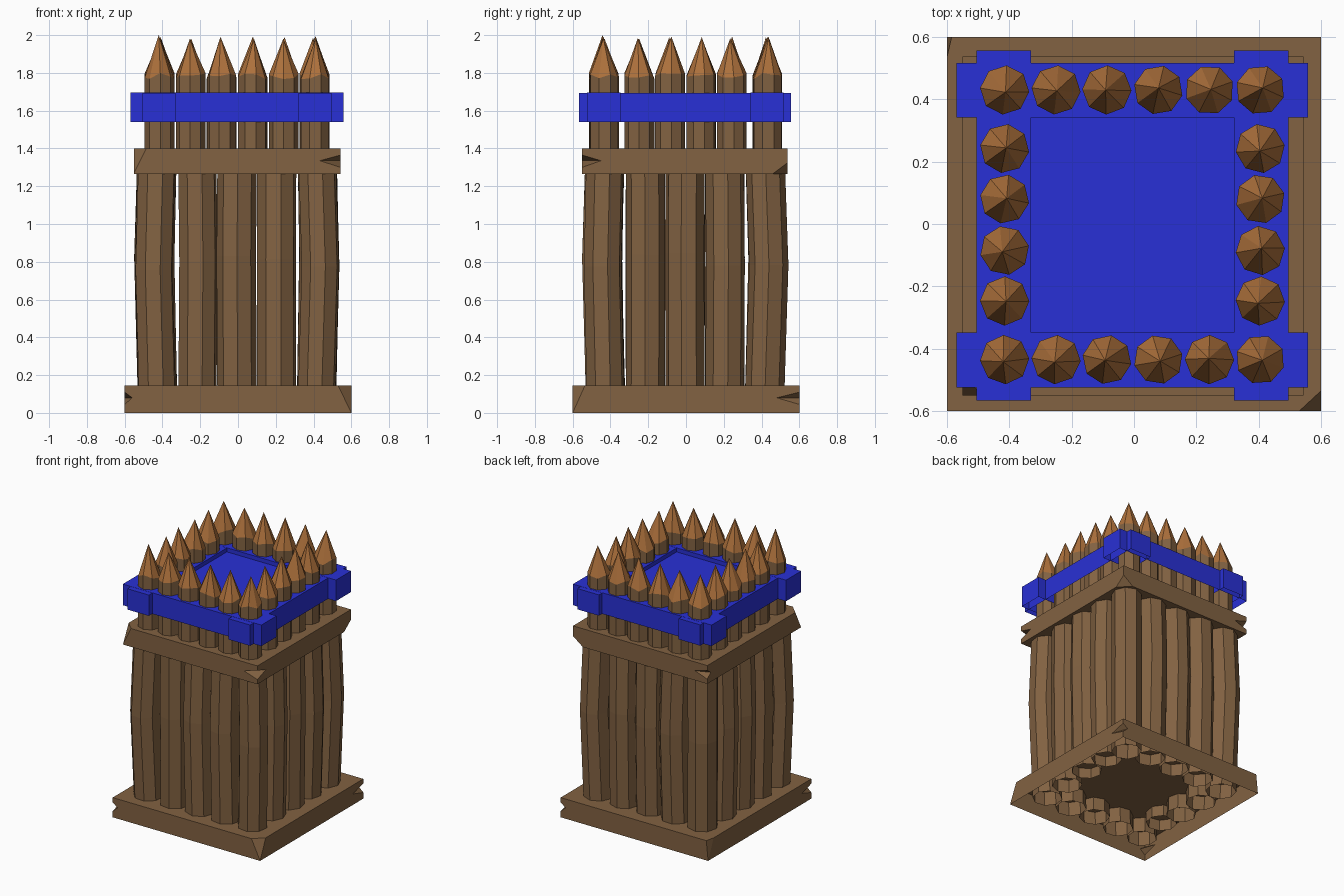
import bpy, bmesh, math, random
from mathutils import Vector

if "Cube" in bpy.data.objects:
    bpy.data.objects.remove(bpy.data.objects["Cube"])

random.seed(4)
rnd = random.uniform


def material(name, rgb):
    m = bpy.data.materials.new(name)
    m.diffuse_color = (*rgb, 1)
    m.use_nodes = True
    m.node_tree.nodes["Principled BSDF"].inputs["Base Color"].default_value = m.diffuse_color
    return m


WOOD = material("brown wood", (0.223, 0.122, 0.054))
CUT = material("fresh cut wood", (0.42, 0.165, 0.045))
BLUE = material("blue paint", (0.022, 0.030, 0.67))


def finish(name, bm, *mats):
    bmesh.ops.recalc_face_normals(bm, faces=bm.faces)
    me = bpy.data.meshes.new(name)
    bm.to_mesh(me)
    bm.free()
    ob = bpy.data.objects.new(name, me)
    for m in mats:
        me.materials.append(m)
    bpy.context.collection.objects.link(ob)
    return ob


def open_bottom(ob):
    """Remove the lowest downward faces, leaving a shell open underneath."""
    bm = bmesh.new()
    bm.from_mesh(ob.data)
    low = min(v.co.z for v in bm.verts)
    faces = [f for f in bm.faces if all(v.co.z < low + 1e-4 for v in f.verts)]
    bmesh.ops.delete(bm, geom=faces, context="FACES")
    bm.to_mesh(ob.data)
    bm.free()


def box(name, mat, x0, x1, y0, y1, z0, z1):
    bm = bmesh.new()
    bmesh.ops.create_cube(bm, size=1)
    for v in bm.verts:
        v.co = Vector((x1 if v.co.x > 0 else x0,
                       y1 if v.co.y > 0 else y0,
                       z1 if v.co.z > 0 else z0))
    return finish(name, bm, mat)


def loft(name, rings, mats, apex=None):
    """Eight-sided post through rings of (x, y, [8 heights], radius)."""
    bm = bmesh.new()
    loops = []
    turn = rnd(0, 45)
    for x, y, zs, r in rings:
        loops.append([bm.verts.new((x + r * math.cos(math.radians(turn + 45 * i)),
                                    y + r * math.sin(math.radians(turn + 45 * i)), zs[i]))
                      for i in range(8)])
    bm.faces.new(loops[0])
    for a, b in zip(loops, loops[1:]):
        for i in range(8):
            j = (i + 1) % 8
            bm.faces.new((a[i], a[j], b[j], b[i]))
    if apex:
        top = bm.verts.new(apex)
        for i in range(8):
            f = bm.faces.new((loops[-1][i], loops[-1][(i + 1) % 8], top))
            f.material_index = 1
    else:
        bm.faces.new(loops[-1])
    ob = finish(name, bm, *mats)
    open_bottom(ob)
    return ob


def notch(ob, cx, cy, z, up, down, a, b):
    """Chop a wedge out of a vertical corner; a and b are its reach along x and y."""
    sx, sy = math.copysign(1, cx), math.copysign(1, cy)
    A, B = Vector((cx - sx * a, cy, z)), Vector((cx, cy - sy * b, z))
    mid = (A + B) / 2
    bm = bmesh.new()
    for p in (A, B, Vector((cx, cy, z + up)), Vector((cx, cy, z - down))):
        bm.verts.new(mid + (p - mid) * 1.6)
    bmesh.ops.convex_hull(bm, input=bm.verts)
    cutter = finish("notch_cutter", bm)
    cutter.hide_render = True
    mod = ob.modifiers.new("notch", "BOOLEAN")
    mod.operation, mod.solver, mod.object = "DIFFERENCE", "EXACT", cutter
    bpy.context.view_layer.objects.active = ob
    bpy.ops.object.modifier_apply(modifier=mod.name)
    bpy.data.objects.remove(cutter)


# base slab, hollow underneath
base = box("base_slab", WOOD, -0.6, 0.6, -0.6, 0.6, 0, 0.145)
notch(base, 0.6, -0.6, 0.145, 0.1, 0.145, 0.07, 0.065)
notch(base, -0.6, 0.6, 0.145, 0.1, 0.145, 0.015, 0.065)
notch(base, -0.6, -0.6, 0.08, 0.03, 0.035, 0.04, 0.11)
notch(base, 0.6, 0.6, 0.08, 0.03, 0.035, 0.04, 0.12)
open_bottom(base)

# upper slab with chipped corners
c = 0.543
slab = box("upper_slab", WOOD, -0.55, c, -0.55, c - 0.005, 1.265, 1.40)
notch(slab, -0.55, -0.55, 1.40, 0.1, 0.13, 0.065, 0.065)
notch(slab, c, c - 0.005, 1.265, 0.06, 0.1, 0.08, 0.08)
notch(slab, c, -0.55, 1.335, 0.03, 0.035, 0.11, 0.10)
notch(slab, -0.55, c - 0.005, 1.335, 0.03, 0.035, 0.10, 0.04)

# wall logs, five to a side, slightly bowed outwards
grid = [-0.425, -0.215, -0.005, 0.205, 0.415]
for i, x in enumerate(grid):
    for j, y in enumerate(grid):
        if i in (0, 4) or j in (0, 4):
            ox = 0.018 * ((i == 4) - (i == 0))
            oy = 0.018 * ((j == 4) - (j == 0))
            r = rnd(0.102, 0.106)
            loft("wall_log", [(x, y, [rnd(0.03, 0.07)] * 8, r),
                              (x + ox + rnd(-.006, .006), y + oy + rnd(-.006, .006), [rnd(0.75, 0.85)] * 8, r),
                              (x + ox * .3, y + oy * .3, [1.3] * 8, r)], [WOOD])

# sharpened stakes, six to a side
xs = [-0.415, -0.25, -0.087, 0.078, 0.242, 0.405]
ys = [-0.435, -0.247, -0.085, 0.08, 0.242, 0.43]
for i, x in enumerate(xs):
    for j, y in enumerate(ys):
        if i in (0, 5) or j in (0, 5):
            top = 2.0 if (i, j) == (0, 0) else rnd(1.98, 1.995)
            loft("stake", [(x, y, [1.35] * 8, 0.079),
                           (x, y, [rnd(1.765, 1.80) for _ in range(8)], 0.079)],
                 [WOOD, CUT], (x + rnd(-.008, .008), y + rnd(-.008, .008), top))

# blue rails crossing at the corners, open underneath, and the sunken deck
z0, z1 = 1.54, 1.695
for name, dims in {"front_rail": (-0.57, 0.558, -0.525, -0.348, z0, z1),
                   "back_rail": (-0.57, 0.558, 0.342, 0.517, z0, z1),
                   "left_rail": (-0.505, -0.33, -0.566, 0.556, z0 + 0.001, z1 - 0.001),
                   "right_rail": (0.32, 0.495, -0.566, 0.556, z0 + 0.001, z1 - 0.001)}.items():
    open_bottom(box(name, BLUE, *dims))
box("deck", BLUE, -0.34, 0.33, -0.36, 0.35, 1.64, 1.665)
